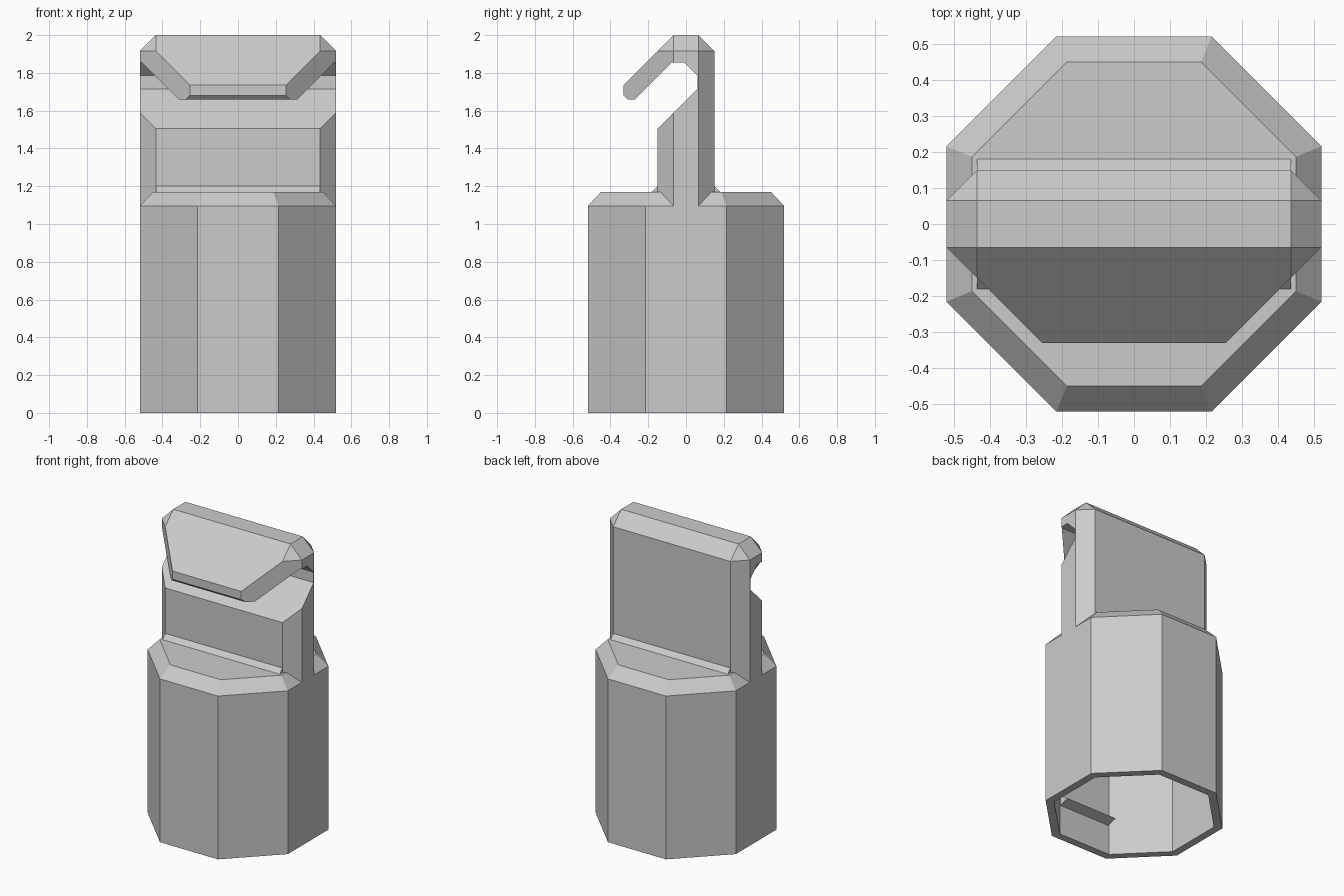
import bpy, bmesh, math
from mathutils import Vector

if "Cube" in bpy.data.objects:
    bpy.data.objects.remove(bpy.data.objects["Cube"])

grey = bpy.data.materials.new("plain_grey")
grey.use_nodes = True
colour = (0.6, 0.6, 0.6, 1)
grey.diffuse_color = colour
grey.node_tree.nodes["Principled BSDF"].inputs["Base Color"].default_value = colour


def add_object(name, bm):
    bmesh.ops.recalc_face_normals(bm, faces=bm.faces)
    mesh = bpy.data.meshes.new(name)
    bm.to_mesh(mesh)
    bm.free()
    mesh.materials.append(grey)
    obj = bpy.data.objects.new(name, mesh)
    bpy.context.collection.objects.link(obj)
    return obj


def extrude_along_x(name, profile, half):
    """Solid from a (y, z) profile, spanning -half to +half in x."""
    bm = bmesh.new()
    face = bm.faces.new([bm.verts.new((-half, y, z)) for y, z in profile])
    new = bmesh.ops.extrude_face_region(bm, geom=[face])["geom"]
    bmesh.ops.translate(bm, vec=(2 * half, 0, 0),
                        verts=[v for v in new if isinstance(v, bmesh.types.BMVert)])
    return add_object(name, bm)


# Octagonal hollow body: rings of (apothem, height), outside then inside
def octagon(bm, apothem, z):
    r = apothem / math.cos(math.pi / 8)
    angles = [math.pi / 8 + i * math.pi / 4 for i in range(8)]
    return [bm.verts.new((r * math.cos(a), r * math.sin(a), z)) for a in angles]


bm = bmesh.new()
rings = [octagon(bm, a, z) for a, z in
         [(0.45, 1.17), (0.52, 1.095), (0.52, 0), (0.47, 0), (0.47, 1.05)]]
for upper, lower in zip(rings, rings[1:]):
    for i in range(8):
        j = (i + 1) % 8
        bm.faces.new((upper[i], upper[j], lower[j], lower[i]))
bm.faces.new(rings[0])
bm.faces.new(rings[-1])
add_object("body", bm)

# Snap ridges inside the body and sloped fillets at the neck base
for side, label in ((-1, "front"), (1, "back")):
    ridge = [(side * 0.475, 0.2), (side * 0.4, 0.22), (side * 0.475, 0.27)]
    extrude_along_x(label + "_snap_ridge", ridge, 0.19)
    fillet = [(side * 0.14, 1.16), (side * 0.185, 1.165), (side * 0.15, 1.2), (side * 0.14, 1.2)]
    extrude_along_x(label + "_neck_fillet", fillet, 0.435)

# Neck with overhanging hook, as one side profile
neck = extrude_along_x("neck_and_hook", [
    (0.15, 1.06), (0.15, 1.915), (0.065, 2), (-0.065, 2), (-0.33, 1.735),
    (-0.33, 1.68), (-0.31, 1.66), (-0.27, 1.66), (-0.075, 1.855), (-0.01, 1.855),
    (0.06, 1.785), (0.06, 1.715), (-0.15, 1.505), (-0.15, 1.06)], 0.8)

# Chamfered envelope that trims the neck sides and top corners
bm = bmesh.new()
bmesh.ops.create_cube(bm, size=1)
bmesh.ops.scale(bm, vec=(1.04, 2, 4), verts=bm.verts)
bmesh.ops.translate(bm, vec=(0, 0, 2), verts=bm.verts)
for sx in (-1, 1):
    cuts = [((sx, 0, 1), 2.435)]
    for sy in (-1, 1):
        cuts += [((sx, sy, 0), 0.585), ((sx, sy, 1), 2.5)]
    for normal, limit in cuts:
        n = Vector(normal)
        cut = bmesh.ops.bisect_plane(bm, geom=bm.verts[:] + bm.edges[:] + bm.faces[:],
                                     plane_co=n * limit / n.length_squared, plane_no=n,
                                     clear_outer=True)["geom_cut"]
        edges = [e for e in cut if isinstance(e, bmesh.types.BMEdge)]
        bmesh.ops.holes_fill(bm, edges=edges, sides=0)
envelope = add_object("trim_envelope", bm)
envelope.hide_render = True

trim = neck.modifiers.new("trim", "BOOLEAN")
trim.operation = "INTERSECT"
trim.solver = "EXACT"
trim.object = envelope
bpy.context.view_layer.objects.active = neck
bpy.ops.object.modifier_apply(modifier=trim.name)
bpy.data.objects.remove(envelope)
